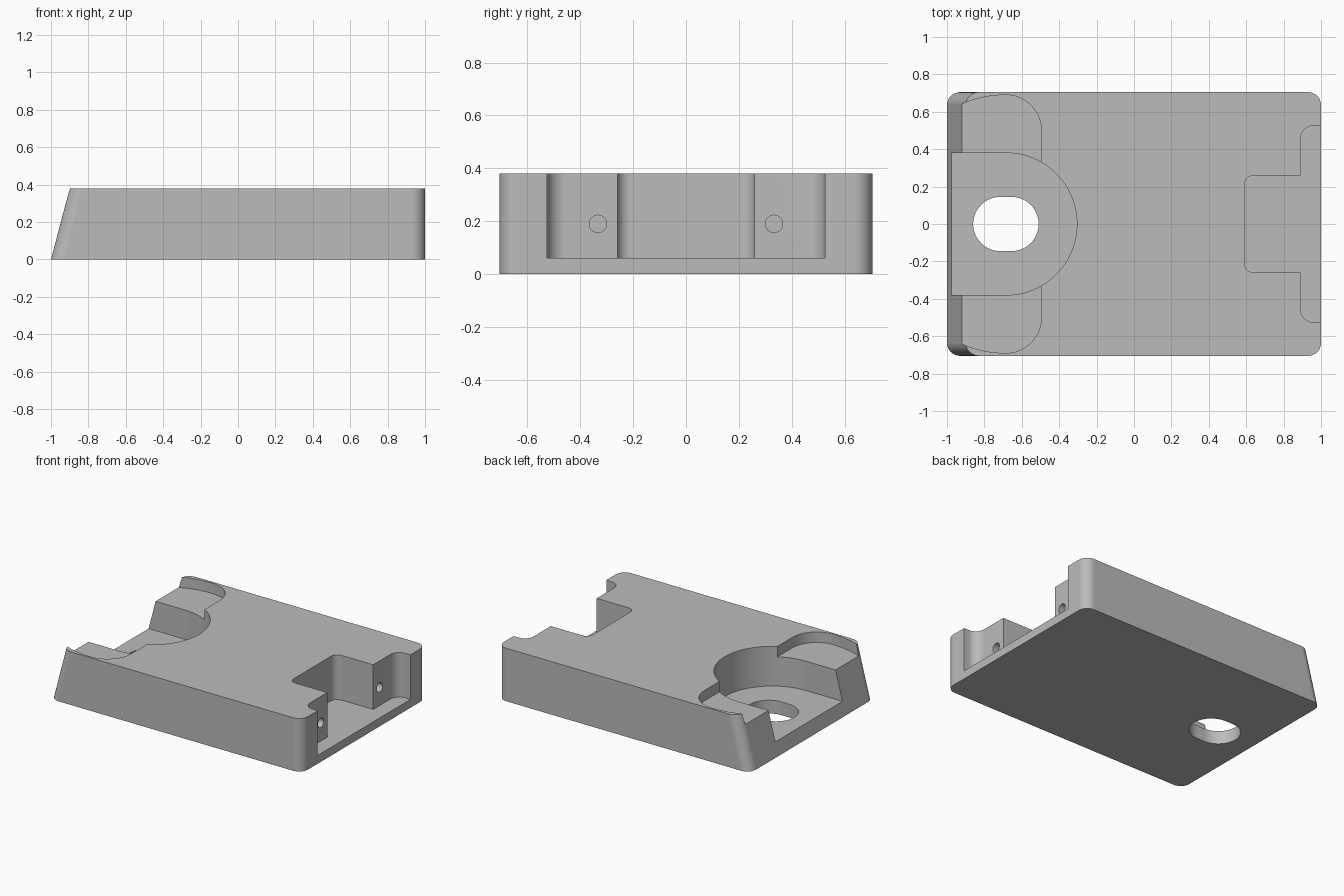
import bpy, bmesh, math

if "Cube" in bpy.data.objects:
    bpy.data.objects.remove(bpy.data.objects["Cube"], do_unlink=True)

HEIGHT, HALF_W = 0.38, 0.705

grey = bpy.data.materials.new("plain grey")
grey.use_nodes = True
colour = (0.5, 0.5, 0.5, 1)
grey.diffuse_color = colour
grey.node_tree.nodes["Principled BSDF"].inputs["Base Color"].default_value = colour


def arc(cx, cy, r, start, end, steps=12):
    """Points on an arc, angles in degrees."""
    angles = [math.radians(start + (end - start) * i / steps) for i in range(steps + 1)]
    return [(cx + r * math.cos(a), cy + r * math.sin(a)) for a in angles]


def mirrored(half):
    """Close an outline given for y > 0 by reflecting it across y = 0."""
    return half + [(x, -y) for x, y in reversed(half)]


def prism(name, points, depth):
    """Face through 3D points, extruded along the depth vector."""
    bm = bmesh.new()
    face = bm.faces.new([bm.verts.new(p) for p in points])
    top = bmesh.ops.extrude_face_region(bm, geom=[face])
    moved = [v for v in top["geom"] if isinstance(v, bmesh.types.BMVert)]
    bmesh.ops.translate(bm, vec=depth, verts=moved)
    bmesh.ops.recalc_face_normals(bm, faces=bm.faces)
    mesh = bpy.data.meshes.new(name)
    bm.to_mesh(mesh)
    bm.free()
    mesh.materials.append(grey)
    obj = bpy.data.objects.new(name, mesh)
    bpy.context.collection.objects.link(obj)
    return obj


def pocket(name, outline, floor):
    return prism(name, [(x, y, floor) for x, y in outline], (0, 0, 0.6))


# Block with a slanted end and four rounded upright corners
side = [(-1, 0), (1, 0), (1, HEIGHT), (-0.9, HEIGHT)]
block = prism("mounting_block", [(x, -HALF_W, z) for x, z in side], (0, 2 * HALF_W, 0))
bm = bmesh.new()
bm.from_mesh(block.data)
uprights = [e for e in bm.edges if abs(e.verts[0].co.z - e.verts[1].co.z) > 0.1]
bmesh.ops.bevel(bm, geom=uprights, offset=0.07, segments=10, profile=0.5, affect='EDGES')
bm.to_mesh(block.data)
bm.free()

# Shallow ledge, deep rounded pocket and slot at the slanted end
MID = -0.685
ledge = mirrored(arc(MID, 0.1, 0.59, 130, 90) + arc(MID, 0.5, 0.19, 90, 0)[1:])
u_shape = mirrored([(-1.2, 0.38)] + arc(MID, 0, 0.38, 90, 2, 24))
slot = mirrored(arc(MID - 0.03, 0, 0.145, 178, 90) + arc(MID + 0.03, 0, 0.145, 90, 2))

# Stepped pocket at the square end
stepped = mirrored(arc(0.64, 0.21, 0.05, 180, 90) + [(0.89, 0.26)]
                   + arc(0.96, 0.455, 0.07, 180, 90) + [(1.2, 0.525)])

cutters = [pocket("ledge_cutter", ledge, 0.305),
           pocket("pocket_cutter", u_shape, 0.095),
           pocket("slot_cutter", slot, -0.2),
           pocket("stepped_cutter", stepped, 0.06)]

# Screw holes in the stepped pocket
for y in (-0.333, 0.333):
    ring = arc(y, 0.19, 0.033, 0, 345, 23)
    cutters.append(prism("screw_hole_cutter", [(0.93, a, b) for a, b in ring], (-0.25, 0, 0)))

bpy.context.view_layer.objects.active = block
block.select_set(True)
for cutter in cutters:
    cut = block.modifiers.new("cut", 'BOOLEAN')
    cut.operation = 'DIFFERENCE'
    cut.solver = 'EXACT'
    cut.object = cutter
    bpy.ops.object.modifier_apply(modifier=cut.name)
    bpy.data.objects.remove(cutter, do_unlink=True)

# Smooth curves, crisp edges, flat large faces
bpy.ops.object.shade_smooth_by_angle(angle=math.radians(30))
normals = block.modifiers.new("flat_faces", 'WEIGHTED_NORMAL')
normals.keep_sharp = True
